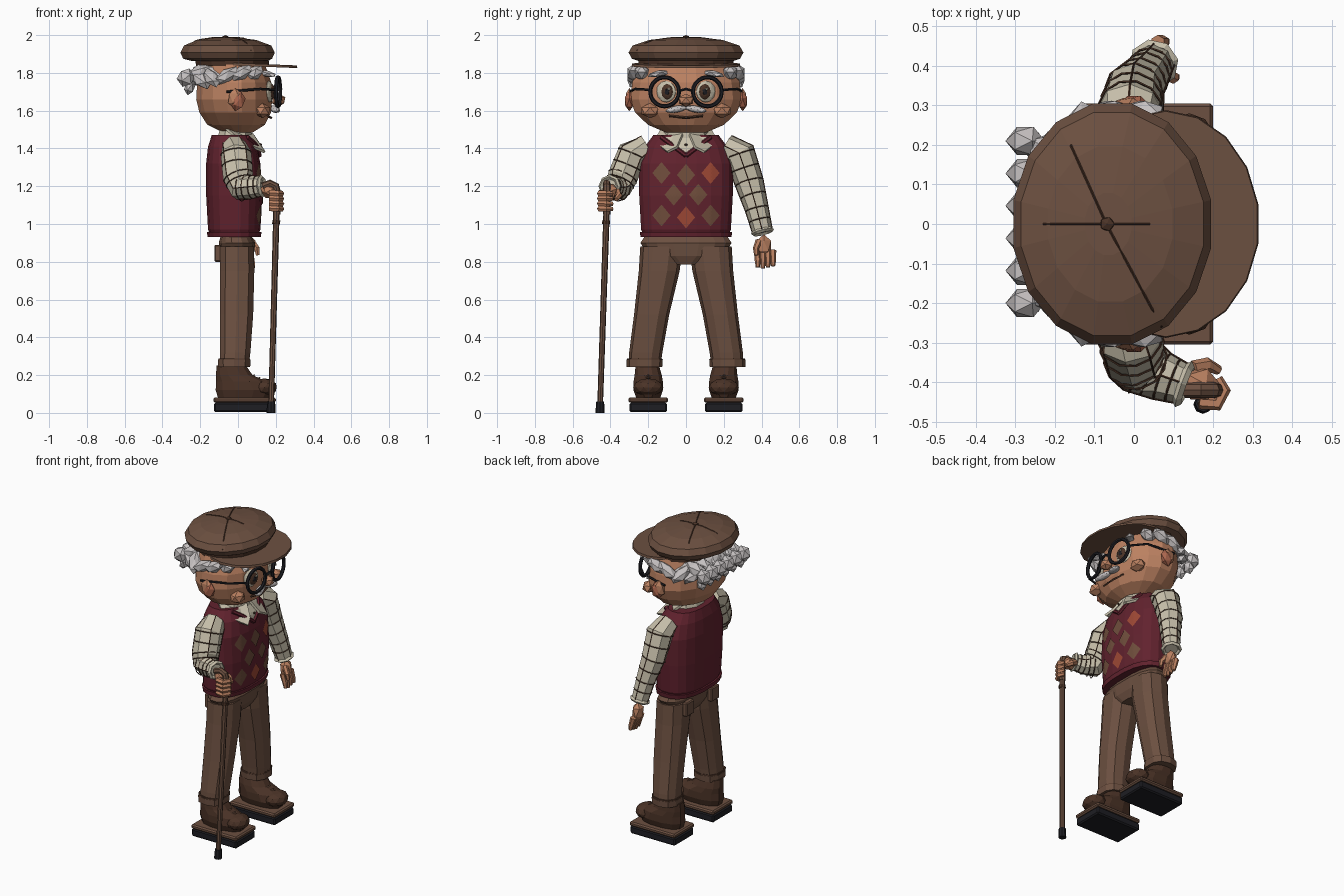
import bpy, bmesh, math
from mathutils import Vector, Euler
from mathutils.bvhtree import BVHTree

cube = bpy.data.objects.get("Cube")
if cube:
    bpy.data.objects.remove(cube, do_unlink=True)


def material(name, *rgb):
    m = bpy.data.materials.new(name)
    m.use_nodes = True
    m.diffuse_color = (*rgb, 1)
    for node in m.node_tree.nodes:
        if node.type == 'BSDF_PRINCIPLED':
            node.inputs["Base Color"].default_value = (*rgb, 1)
            node.inputs["Roughness"].default_value = 0.9
    return m


SKIN = material("skin", .5, .22, .12)
EAR = material("rosy skin", .4, .13, .075)
BROWN = material("tweed brown", .15, .08, .052)
LEATHER = material("dark leather", .07, .033, .02)
MAROON = material("maroon knit", .12, .016, .027)
CREAM = material("cream cloth", .58, .53, .41)
GREY = material("silver hair", .56, .53, .53)
BLACK = material("black rubber", .013, .013, .017)
RUST = material("rust diamond", .34, .065, .035)
TAUPE = material("taupe diamond", .16, .075, .045)


def make(name, verts, faces, mat, solid=0):
    me = bpy.data.meshes.new(name)
    me.from_pydata([tuple(v) for v in verts], [], faces)
    bm = bmesh.new()
    bm.from_mesh(me)
    bmesh.ops.recalc_face_normals(bm, faces=bm.faces)
    bm.to_mesh(me)
    bm.free()
    me.materials.append(mat)
    ob = bpy.data.objects.new(name, me)
    bpy.context.collection.objects.link(ob)
    if solid:
        ob.modifiers.new("thickness", 'SOLIDIFY').thickness = solid
    return ob


def skin_rings(name, rings, mat):
    n, k = len(rings[0]), len(rings)
    faces = [(i * n + j, i * n + (j + 1) % n, (i + 1) * n + (j + 1) % n, (i + 1) * n + j)
             for i in range(k - 1) for j in range(n)]
    faces += [tuple(range(n)), tuple(range((k - 1) * n, k * n))]
    return make(name, [v for r in rings for v in r], faces, mat)


def loft(name, mat, rows, n=14, cy=None, power=2):
    """Stack of rounded outlines; row = z, centre x, centre y, x radius, y radius."""
    def bend(c):
        return math.copysign(abs(c) ** (2 / power), c)
    rings = []
    for z, cx, y, rx, ry in rows:
        angles = [math.tau * (j + .5) / n for j in range(n)]
        rings.append([(cx + rx * bend(math.cos(a)), y + ry * bend(math.sin(a)), z) for a in angles])
    return skin_rings(name, rings, mat)


def tube_rings(path, radii, n, ref):
    pts = [Vector(p) for p in path]
    rings = []
    for i, p in enumerate(pts):
        t = (pts[min(i + 1, len(pts) - 1)] - pts[max(i - 1, 0)]).normalized()
        u = t.cross(Vector(ref)).normalized()
        v = t.cross(u)
        r = radii[i] if isinstance(radii, (list, tuple)) else radii
        rings.append([p + r * (u * math.cos(math.tau * j / n) + v * math.sin(math.tau * j / n))
                      for j in range(n)])
    return rings


def tube(name, mat, path, radii, n=6, ref=(1, 0, 0)):
    return skin_rings(name, tube_rings(path, radii, n, ref), mat)


def blob(name, mat, loc, size, rot=(0, 0, 0), sub=2):
    bm = bmesh.new()
    bmesh.ops.create_icosphere(bm, subdivisions=sub, radius=1)
    turn = Euler([math.radians(a) for a in rot])
    verts = []
    for v in bm.verts:
        p = Vector([a * b for a, b in zip(v.co, size)])
        p.rotate(turn)
        verts.append(p + Vector(loc))
    faces = [tuple(v.index for v in f.verts) for f in bm.faces]
    bm.free()
    return make(name, verts, faces, mat)


def hoop(name, mat, loc, axis, radius, thick, seg=12, minor=4):
    bpy.ops.mesh.primitive_torus_add(location=loc, major_radius=radius, minor_radius=thick,
                                     major_segments=seg, minor_segments=minor,
                                     rotation=Vector(axis).to_track_quat('Z', 'Y').to_euler())
    ob = bpy.context.object
    ob.name = name
    ob.data.materials.append(mat)
    return ob


def box(name, mat, lo, hi, bevel):
    x, y, z = zip(lo, hi)
    verts = [(a, b, c) for a in x for b in y for c in z]
    ob = make(name, verts, [(0, 1, 3, 2), (4, 5, 7, 6), (0, 1, 5, 4), (2, 3, 7, 6), (0, 2, 6, 4), (1, 3, 7, 5)], mat)
    ob.modifiers.new("bevel", 'BEVEL').width = bevel
    return ob


def surface(ob):
    return BVHTree.FromPolygons([v.co for v in ob.data.vertices], [list(p.vertices) for p in ob.data.polygons])


def on_front(tree, y, z, lift=.005):
    hit = tree.ray_cast(Vector((1, y, z)), Vector((-1, 0, 0)))[0]
    return (hit.x + lift if hit else .05, y, z)


def patch(name, mat, tree, corners, n=6):
    a, b, c, d = [Vector(p) for p in corners]
    verts = []
    for i in range(n + 1):
        for j in range(n + 1):
            q = a.lerp(b, i / n).lerp(d.lerp(c, i / n), j / n)
            verts.append(on_front(tree, q.x, q.y))
    w = n + 1
    make(name, verts, [(i * w + j, i * w + j + 1, (i + 1) * w + j + 1, (i + 1) * w + j)
                       for i in range(n) for j in range(n)], mat)


# Knitted vest with hem, neckline and diamond pattern
vest = loft("vest", MAROON, [(.935, -.02, 0, .125, .225), (.97, -.02, 0, .14, .24), (1.15, -.02, 0, .15, .25),
                             (1.32, -.025, 0, .145, .25), (1.41, -.03, 0, .13, .22), (1.47, -.04, 0, .1, .175)], 20, power=2.5)
loft("vest_hem", MAROON, [(.93, -.02, 0, .142, .243), (.958, -.02, 0, .146, .247)], 20, power=2.5)
front = surface(vest)
for y, z, mat in [(-.13, 1.27, TAUPE), (0, 1.26, TAUPE), (.13, 1.27, RUST), (-.065, 1.155, TAUPE),
                  (.065, 1.155, TAUPE), (-.13, 1.045, TAUPE), (0, 1.035, RUST), (.13, 1.045, TAUPE)]:
    patch("vest_diamond", mat, front, [(y - .048, z), (y, z + .058), (y + .048, z), (y, z - .058)])
patch("shirt_front", CREAM, front, [(-.12, 1.46), (0, 1.465), (.12, 1.46), (0, 1.37)])
for s in (1, -1):
    tube("neckline_trim", MAROON, [on_front(front, s * .13 * k / 4, 1.362 + .098 * k / 4) for k in range(5)], .012)

# Shirt collar
loft("shirt_neck", CREAM, [(1.43, -.02, 0, .1, .13), (1.52, -.01, 0, .085, .11)], 10)
for s in (1, -1):
    make("collar_flap", [(-.06, s * .13, 1.51), (.08, s * .02, 1.48), (.125, s * .05, 1.41),
                         (.145, s * .1, 1.385), (.02, s * .17, 1.44)], [(0, 1, 2, 3, 4)], CREAM, .014)
blob("shirt_button", LEATHER, (.12, 0, 1.42), (.008,) * 3, sub=1)

# Sleeves with checked lines
arms = {"left": ([(-.02, .21, 1.41), (-.01, .285, 1.37), (0, .335, 1.22), (.03, .375, 1.08), (.05, .405, .96)],
                 [.065, .082, .074, .06, .052], (1, 0, 0)),
        "right": ([(-.02, -.21, 1.41), (-.01, -.285, 1.37), (0, -.335, 1.25), (.02, -.36, 1.195),
                   (.07, -.385, 1.195), (.125, -.405, 1.2)], [.065, .082, .08, .074, .06, .05], (1, 1, 0))}
for side, (path, radii, ref) in arms.items():
    tube(side + "_sleeve", CREAM, path, radii, 8, ref)
    rings = tube_rings(path, [r + .001 for r in radii], 8, ref)
    for j in range(0, 8, 2):
        tube(side + "_sleeve_stripe", LEATHER, [r[j] for r in rings], .003, 4, ref)
    for i in range(1, len(path) - 1):
        a, b = Vector(path[i]), Vector(path[i + 1])
        for k in (0, .5):
            hoop(side + "_sleeve_check", LEATHER, a.lerp(b, k), b - a,
                 radii[i] * (1 - k) + radii[i + 1] * k, .003)
    end, before = Vector(path[-1]), Vector(path[-2])
    hoop(side + "_cuff", CREAM, end, end - before, radii[-1], .012, 8)

# Hands
blob("left_palm", SKIN, (.06, .412, .885), (.036, .045, .06), sub=1)
for k in range(4):
    y = .378 + .027 * k
    tube("left_finger", SKIN, [(.06, y, .86), (.075, y + .002, .805), (.08, y + .002, .765 + .006 * abs(k - 1))], [.019, .016, .011])
tube("left_thumb", SKIN, [(.07, .385, .91), (.1, .37, .87), (.105, .372, .835)], [.018, .016, .011])
blob("right_palm", SKIN, (.165, -.405, 1.175), (.055, .045, .042), (0, 25, 0), sub=1)
for k in range(4):
    z = 1.165 - .027 * k
    tube("right_finger", SKIN, [(.165, -.45, z), (.21, -.455, z - .003), (.228, -.42, z - .004), (.212, -.39, z - .004)],
         [.018, .018, .017, .012], ref=(0, 0, 1))
tube("right_thumb", SKIN, [(.15, -.365, 1.17), (.185, -.355, 1.15), (.215, -.37, 1.13)], [.02, .018, .012], ref=(0, 0, 1))

# Walking cane
tube("cane_shaft", BROWN, [(.175, -.455, .03), (.204, -.42, 1.08)], [.015, .017], 8)
tube("cane_handle", BROWN, [(.204, -.42, 1.05), (.207, -.42, 1.17), (.2, -.42, 1.2), (.17, -.42, 1.215), (.13, -.42, 1.2)],
     .02, 8, (0, 1, 0))
tube("cane_collar", LEATHER, [(.202, -.423, 1.0), (.203, -.422, 1.02)], .021, 8)
tube("cane_tip", BLACK, [(.174, -.456, 0), (.176, -.454, .06)], [.024, .021], 8)

# Trousers, shoes and soles
loft("trouser_hips", BROWN, [(.785, -.005, 0, .07, .08), (.83, -.005, 0, .09, .2), (.9, -.005, 0, .098, .245),
                             (.93, -.01, 0, .085, .225)], 16, power=2.6)
for s, side in ((1, "left_"), (-1, "right_")):
    loft(side + "trouser_leg", BROWN, [(.25, -.02, s * .22, .08, .085), (.32, -.015, s * .213, .084, .088), (.52, -.008, s * .182, .092, .093),
                                       (.75, -.005, s * .142, .095, .108), (.88, -.005, s * .13, .094, .112)], 10, power=2.5)
    loft(side + "trouser_cuff", BROWN, [(.242, -.02, s * .22, .088, .094), (.282, -.02, s * .219, .09, .096)], 10, power=2.5)
    loft(side + "cuff_seam", LEATHER, [(.282, -.02, s * .219, .088, .094), (.288, -.02, s * .219, .086, .092)], 10, power=2.5)
    box(side + "back_pocket", BROWN, (-.125, s * .13 - .04, .8), (-.09, s * .13 + .04, .89), .006)
    loft(side + "shoe", LEATHER, [(.08, .03, s * .2, .14, .066), (.12, .035, s * .2, .158, .08), (.165, .02, s * .2, .14, .08),
                                  (.2, -.02, s * .2, .1, .074), (.25, -.035, s * .205, .08, .064)], 12, power=2.3)
    blob(side + "shoe_toe", LEATHER, (.14, s * .2, .135), (.068, .08, .048))
    for k in range(3):
        x, z = .115 - .028 * k, .182 + .014 * k
        tube(side + "lace", BROWN, [(x - .02, s * .2 - .045, z - .01), (x, s * .2, z + .004), (x - .02, s * .2 + .045, z - .01)], .005, 4)
    box(side + "welt", BROWN, (-.13, s * .2 - .105, .054), (.2, s * .2 + .105, .082), .008)
    box(side + "sole", BLACK, (-.128, s * .2 - .1, .004), (.197, s * .2 + .1, .054), .008)

# Head and face
loft("head", SKIN, [(1.485, 0, 0, .08, .11), (1.525, -.01, 0, .155, .205), (1.59, -.015, 0, .193, .275), (1.66, -.02, 0, .205, .3),
                    (1.75, -.02, 0, .2, .29), (1.86, -.03, 0, .17, .25)], 16)
blob("nose", SKIN, (.215, 0, 1.655), (.04, .045, .035), sub=1)
tube("mouth", LEATHER, [(.158, -.09, 1.572), (.175, 0, 1.562), (.158, .09, 1.572)], .007, 4, (0, 0, 1))
tube("glasses_bridge", BLACK, [(.222, -.035, 1.705), (.228, 0, 1.715), (.222, .035, 1.705)], .008, 6, (0, 0, 1))
for s, side in ((1, "left_"), (-1, "right_")):
    blob(side + "eye", CREAM, (.163, s * .105, 1.7), (.022, .056, .058), (0, 0, s * 20))
    blob(side + "iris", LEATHER, (.178, s * .1, 1.7), (.016, .034, .042), (0, 0, s * 20))
    blob(side + "pupil", BLACK, (.187, s * .1, 1.7), (.011, .018, .024), (0, 0, s * 20), sub=1)
    blob(side + "eye_glint", CREAM, (.197, s * .1 + .01, 1.715), (.005, .008, .008), sub=1)
    hoop(side + "glasses_rim", BLACK, (.212, s * .113, 1.7), (1, s * .15, 0), .077, .011, 20, 6)
    tube(side + "glasses_arm", BLACK, [(.2, s * .188, 1.71), (.12, s * .27, 1.715), (-.06, s * .305, 1.7)], .007, 5, (0, 0, 1))
    blob(side + "eyebrow", GREY, (.155, s * .145, 1.795), (.03, .075, .018), (s * -8, 0, s * -35), 1)
    blob(side + "moustache", GREY, (.195, s * .05, 1.608), (.024, .062, .018), (s * -10, 0, s * -15))
    blob(side + "cheek", SKIN, (.13, s * .19, 1.6), (.045, .055, .04), sub=1)
    blob(side + "ear", EAR, (0, s * .3, 1.65), (.04, .028, .055), (0, 15, 0), 1)
    blob(side + "ear_lobe", SKIN, (-.015, s * .3, 1.665), (.042, .022, .055), sub=1)
    # Side hair sweeping backwards
    for x, y, z, size in [(.09, .235, 1.8, .055), (.02, .275, 1.8, .07), (-.06, .275, 1.785, .08),
                          (-.14, .245, 1.775, .085), (-.2, .2, 1.765, .085)]:
        blob(side + "hair_tuft", GREY, (x, s * y, z), (size, .042, .036), (0, -30, s * (90 - math.degrees(math.atan2(x + .02, -y)))
             if x < -.1 else 0), 1)
# Hair at the back
blob("hair_back", GREY, (-.1, 0, 1.785), (.16, .255, .085))
for k in range(6):
    y = -.2 + .082 * k
    blob("hair_curl", GREY, (-.275, y, 1.775), (.05, .042, .052), (0, 20, 0), 1)
    blob("hair_tip", GREY, (-.255, y * .96, 1.725), (.03, .036, .045), (0, 15, 0), 1)
    blob("hair_root", GREY, (-.2, y * .9, 1.8), (.08, .045, .045), (0, -15, 0), 1)

# Flat cap with band, brim, seams and button
cap = loft("cap_crown", BROWN, [(1.862, -.045, 0, .2, .25), (1.875, -.055, 0, .24, .292), (1.908, -.055, 0, .255, .31),
                                (1.945, -.055, 0, .235, .288), (1.974, -.06, 0, .16, .2), (1.988, -.065, 0, .06, .08)], 16)
loft("cap_band", LEATHER, [(1.836, -.03, 0, .195, .255), (1.866, -.03, 0, .2, .258)], 16)
brim = loft("cap_brim", BROWN, [(1.838, .08, 0, .238, .288), (1.852, .08, 0, .235, .285)], 18)
for v in brim.data.vertices:
    v.co.z -= .04 * v.co.x
top = surface(cap)
for dx, dy in [(.11, 0), (-.16, 0), (.14, -.26), (-.09, .2)]:
    line = []
    for k in range(7):
        hit = top.ray_cast(Vector((-.07 + dx * k / 6, dy * k / 6, 3)), Vector((0, 0, -1)))[0]
        if hit:
            line.append(hit)
    tube("cap_seam", LEATHER, line, .003, 4, (0, 0, 1))
blob("cap_button", LEATHER, (-.068, 0, 1.988), (.02, .02, .012), sub=1)
